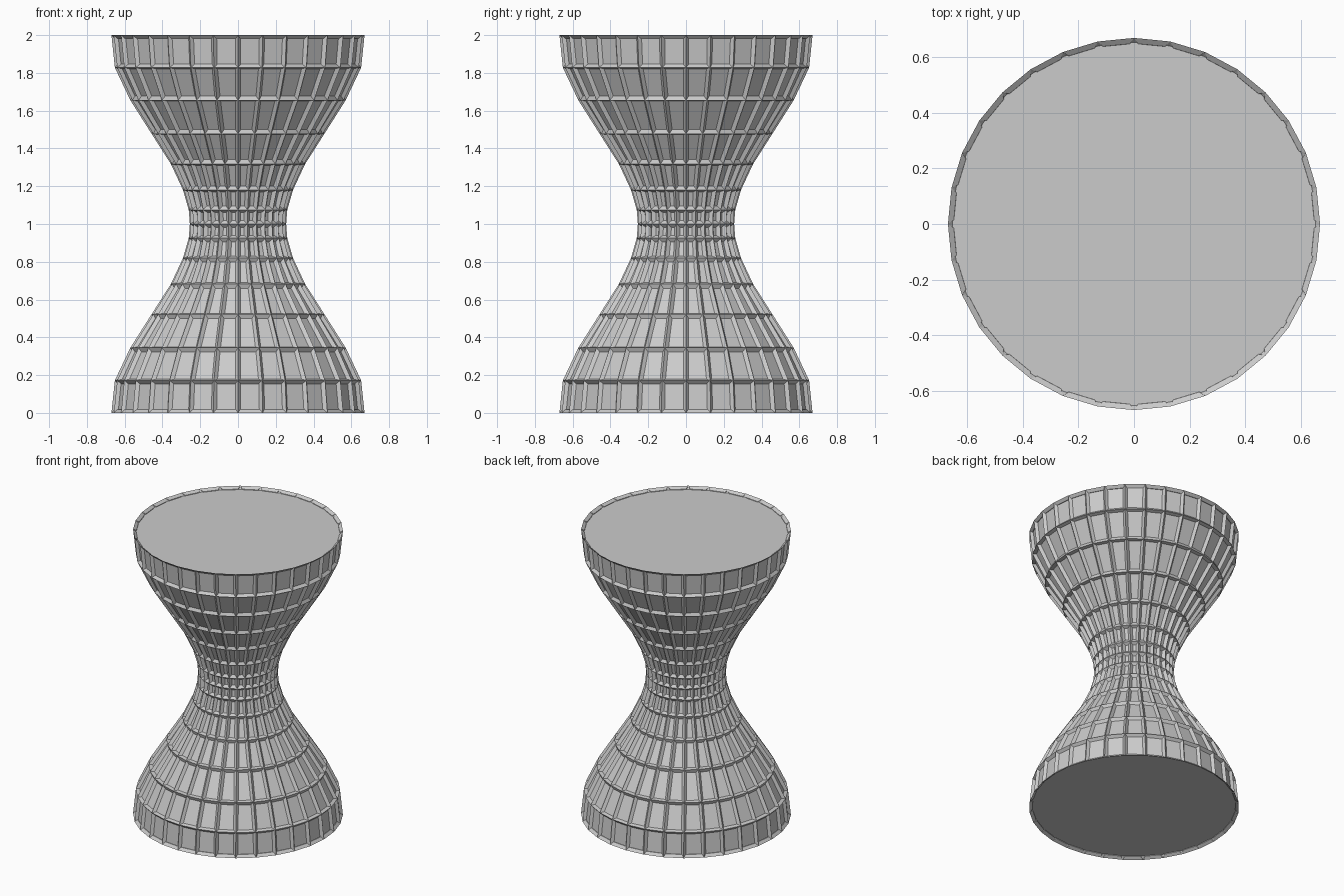
import bpy, bmesh
from math import cos, sin, pi

if "Cube" in bpy.data.objects:
    bpy.data.objects.remove(bpy.data.objects["Cube"])

SIDES = 32
# lower half of the profile (radius, height), mirrored about z = 1
half = [(0.67, 0.0), (0.652, 0.172), (0.57, 0.345), (0.457, 0.523),
        (0.355, 0.683), (0.291, 0.82), (0.261, 0.925)]
profile = half + [(0.255, 1.0)] + [(r, 2 - z) for r, z in reversed(half)]

# lathe the hourglass body
bm = bmesh.new()
rings = [[bm.verts.new((r * cos(2 * pi * i / SIDES), r * sin(2 * pi * i / SIDES), z))
          for i in range(SIDES)] for r, z in profile]
for a, b in zip(rings, rings[1:]):
    for i in range(SIDES):
        j = (i + 1) % SIDES
        bm.faces.new((a[i], a[j], b[j], b[i]))
bm.faces.new(rings[0][::-1])
bm.faces.new(rings[-1])
bm.normal_update()

# sunken panel in every face, leaving thin ridges between
bmesh.ops.inset_individual(bm, faces=bm.faces[:], thickness=0.016, depth=-0.018,
                           use_even_offset=True)

mesh = bpy.data.meshes.new("hourglass_stool")
bm.to_mesh(mesh)
bm.free()
obj = bpy.data.objects.new("hourglass_stool", mesh)
bpy.context.collection.objects.link(obj)
